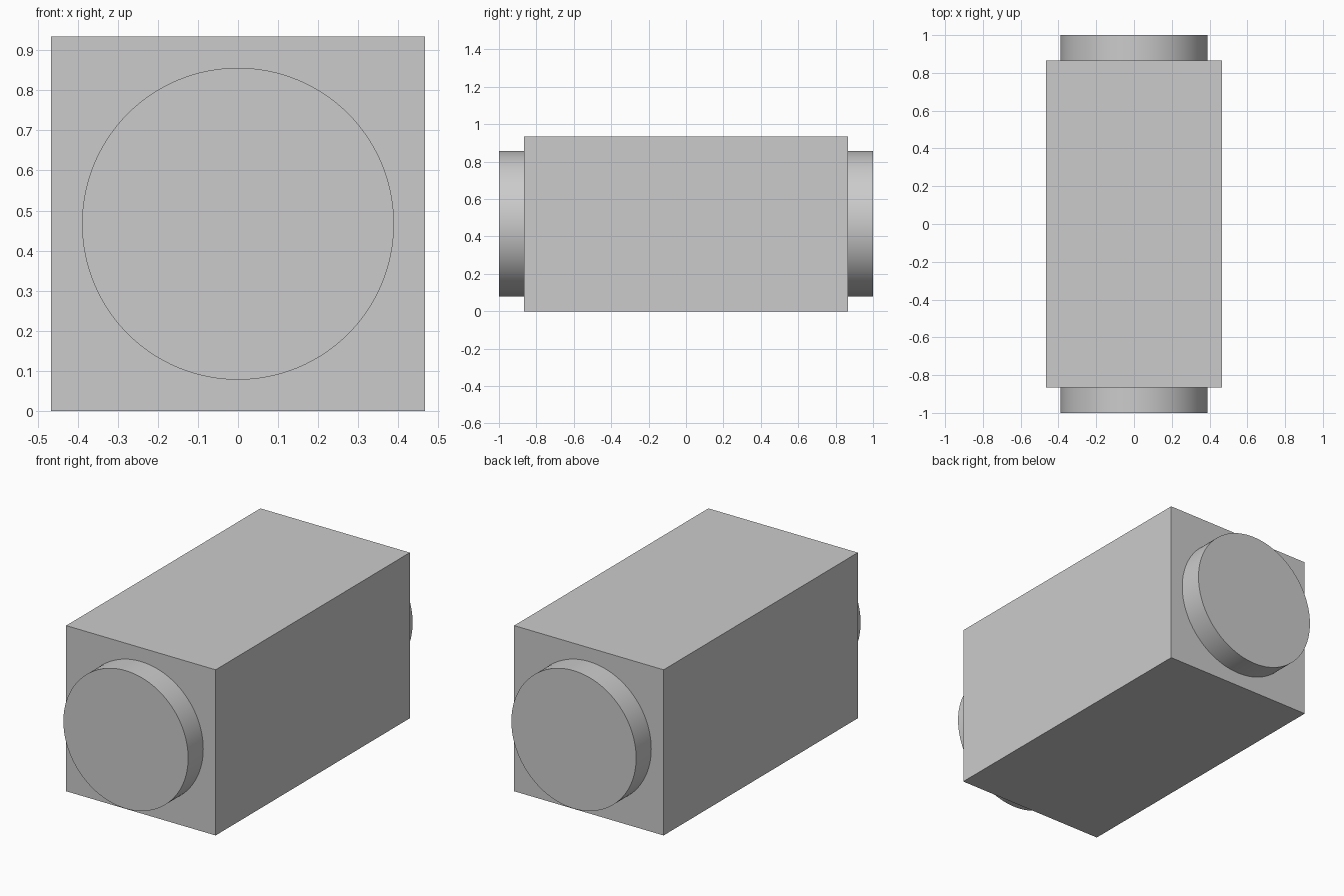
import bpy
from math import radians

if "Cube" in bpy.data.objects:
    bpy.data.objects.remove(bpy.data.objects["Cube"])

WIDTH, HEIGHT, HALF_BODY, HALF_TOTAL = 0.932, 0.934, 0.865, 1.0
RADIUS, EMBED = 0.389, 0.02

# Main square body
bpy.ops.mesh.primitive_cube_add(size=1, location=(0, 0, HEIGHT / 2))
body = bpy.context.object
body.name = "body"
body.scale = (WIDTH, 2 * HALF_BODY, HEIGHT)
bpy.ops.object.transform_apply(location=False, rotation=False, scale=True)


# Round disc standing out from one end of the body
def end_disc(name, side):
    inner = HALF_BODY - EMBED
    bpy.ops.mesh.primitive_cylinder_add(
        vertices=128, radius=RADIUS, depth=HALF_TOTAL - inner,
        location=(0, side * (HALF_TOTAL + inner) / 2, HEIGHT / 2),
        rotation=(radians(90), 0, 0))
    bpy.context.object.name = name
    bpy.ops.object.shade_smooth_by_angle(angle=radians(30))


end_disc("front_disc", -1)
end_disc("back_disc", 1)
